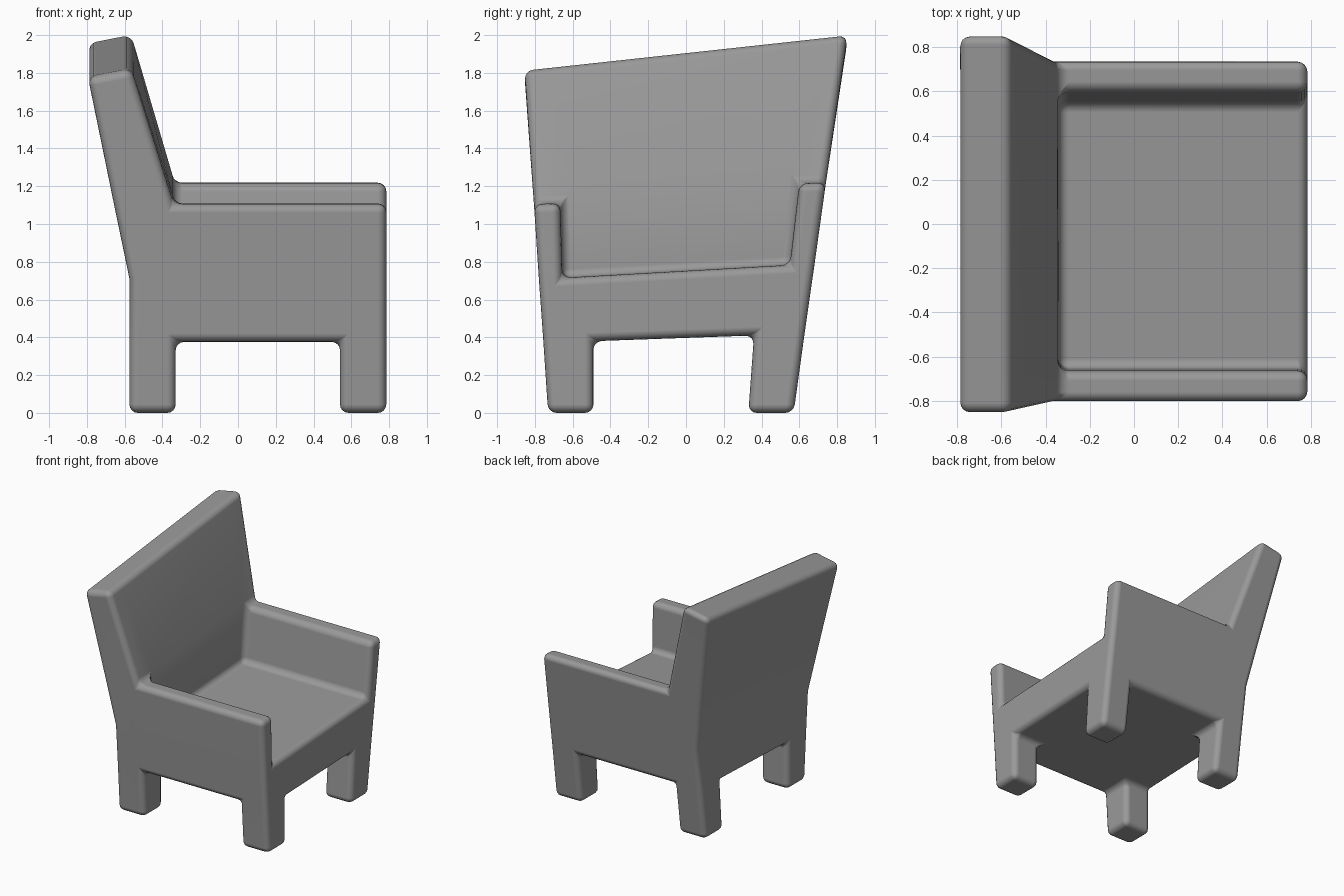
import bpy
import bmesh
from math import radians

if "Cube" in bpy.data.objects:
    bpy.data.objects.remove(bpy.data.objects["Cube"])

# Cross-section seen from the front of the seat: y and z of 4 columns per level
Y = [(-0.73, -0.49, 0.33, 0.57),      # floor
     (-0.755, -0.49, 0.36, 0.627),    # underside
     (-0.779, -0.655, 0.55, 0.681),   # seat
     (-0.805, -0.665, 0.60, 0.741),   # arm tops
     (-0.855, -0.70, 0.69, 0.855)]    # top of the backrest
Z = [(0, 0, 0, 0),
     (0.375, 0.38, 0.41, 0.415),
     (0.71, 0.715, 0.783, 0.79),
     (1.105, 1.11, 1.215, 1.22),
     (1.82, 1.837, 1.988, 2.006)]
# Side profile: x of 4 columns per level (the backrest leans back)
BASE = (-0.575, -0.33, 0.54, 0.785)
X = [BASE, BASE, (-0.575, -0.34, 0.54, 0.785),
     (-0.657, -0.34, 0.54, 0.785), (-0.795, -0.565, 0.54, 0.785)]


def filled(i, j, k):
    """Which cells of the 3 x 3 x 4 cage are solid."""
    if not (0 <= i < 3 and 0 <= j < 3 and 0 <= k < 4):
        return False
    if k == 0:
        return i != 1 and j != 1      # legs
    if k == 1:
        return True                   # seat block
    if k == 2:
        return i == 0 or j != 1       # arms and lower back
    return i == 0                     # backrest


bm = bmesh.new()
verts = {}


def vert(i, j, k):
    if (i, j, k) not in verts:
        z = Z[k][j] - (0.045 if k == 4 and i == 0 else 0)
        verts[i, j, k] = bm.verts.new((X[k][i], Y[k][j], z))
    return verts[i, j, k]


# Skin every exposed side of the solid cells
for i in range(3):
    for j in range(3):
        for k in range(4):
            if not filled(i, j, k):
                continue
            for axis in range(3):
                for side in (0, 1):
                    n = [i, j, k]
                    n[axis] += 2 * side - 1
                    if filled(*n):
                        continue
                    a, b = (axis + 1) % 3, (axis + 2) % 3
                    loop = []
                    for da, db in ((0, 0), (1, 0), (1, 1), (0, 1)):
                        p = [i, j, k]
                        p[axis] += side
                        p[a] += da
                        p[b] += db
                        loop.append(vert(*p))
                    bm.faces.new(loop if side else loop[::-1])
bmesh.ops.recalc_face_normals(bm, faces=bm.faces)

mesh = bpy.data.meshes.new("armchair")
bm.to_mesh(mesh)
bm.free()
chair = bpy.data.objects.new("armchair", mesh)
bpy.context.collection.objects.link(chair)
bpy.context.view_layer.objects.active = chair
chair.select_set(True)
bpy.ops.object.shade_smooth()

# Dark grey upholstery
fabric = bpy.data.materials.new("dark_grey")
fabric.diffuse_color = (0.32, 0.32, 0.32, 1)
fabric.use_nodes = True
fabric.node_tree.nodes["Principled BSDF"].inputs["Base Color"].default_value = fabric.diffuse_color
mesh.materials.append(fabric)

# Soft rounded edges, both outward and inward
bevel = chair.modifiers.new("rounded_edges", 'BEVEL')
bevel.width = 0.045
bevel.segments = 4
bevel.limit_method = 'ANGLE'
bevel.angle_limit = radians(30)
bevel.harden_normals = True
